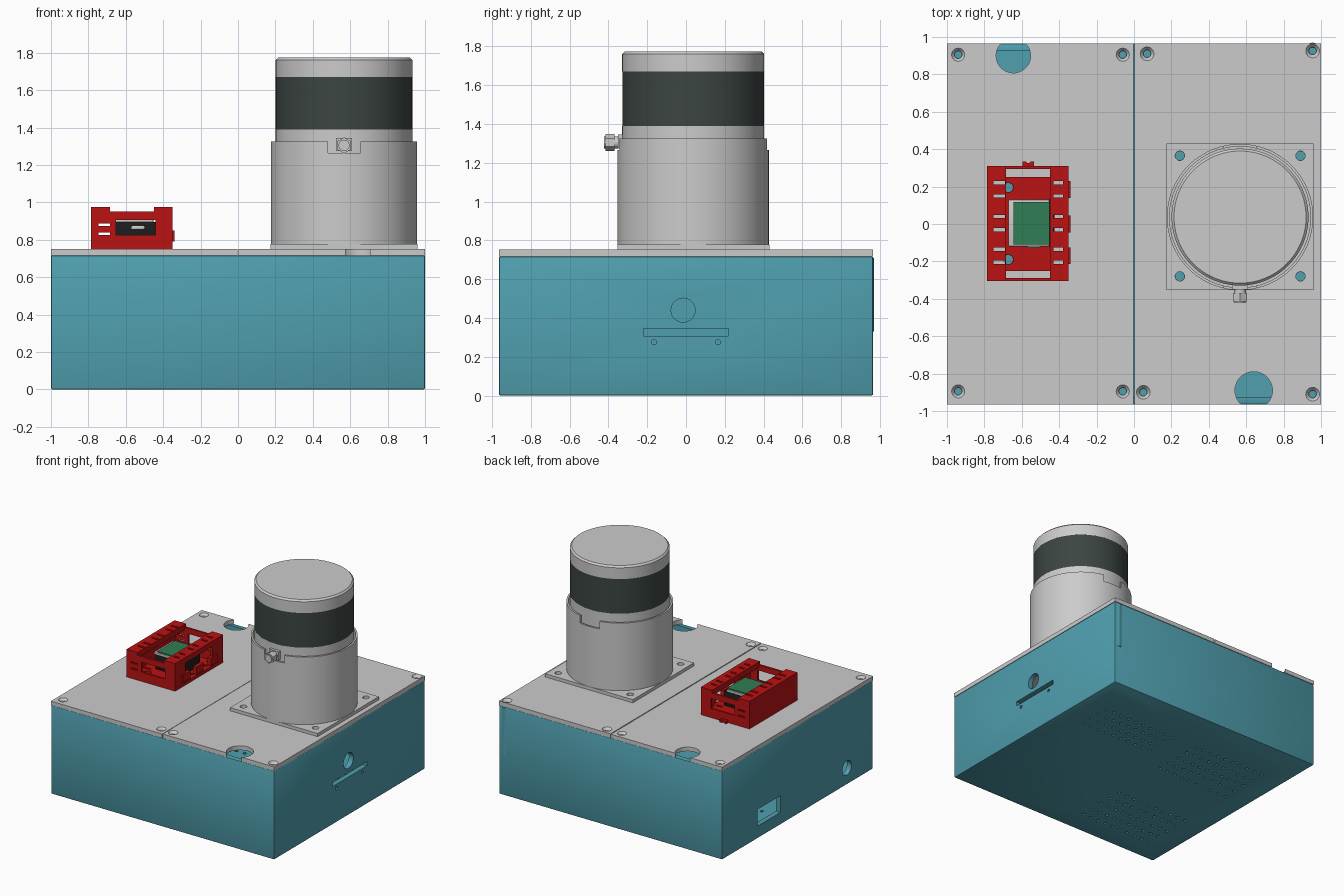
import bpy, bmesh, math
from mathutils import Matrix, Vector

if "Cube" in bpy.data.objects:
    bpy.data.objects.remove(bpy.data.objects["Cube"])


def material(name, rgb):
    m = bpy.data.materials.new(name)
    m.diffuse_color = (*rgb, 1)
    m.use_nodes = True
    m.node_tree.nodes["Principled BSDF"].inputs["Base Color"].default_value = m.diffuse_color
    return m


TEAL = material("teal", (0.08, 0.35, 0.43))
RED = material("red", (0.5, 0.006, 0.006))
DARK = material("dark_glass", (0.045, 0.06, 0.055))
BLACK = material("black", (0.012, 0.012, 0.012))
GREEN = material("green", (0.03, 0.21, 0.09))


# bmesh helpers: boxes by min/max corners, cylinders by centre and axis
def box(bm, x0, x1, y0, y1, z0, z1):
    m = Matrix.Translation(((x0 + x1) / 2, (y0 + y1) / 2, (z0 + z1) / 2))
    bmesh.ops.create_cube(bm, size=1, matrix=m @ Matrix.Diagonal((x1 - x0, y1 - y0, z1 - z0, 1)))


def cyl(bm, c, r, h, n=32, axis="Z", r2=None):
    rot = Vector({"X": (1, 0, 0), "Y": (0, 1, 0), "Z": (0, 0, 1)}[axis]).to_track_quat("Z", "Y")
    bmesh.ops.create_cone(bm, cap_ends=True, segments=n, radius1=r, radius2=r if r2 is None else r2,
                          depth=h, matrix=Matrix.Translation(c) @ rot.to_matrix().to_4x4())


def make(name, build, mat=None, cut=None, bevel=0, smooth=True):
    bm = bmesh.new()
    build(bm)
    me = bpy.data.meshes.new(name)
    bm.to_mesh(me)
    bm.free()
    ob = bpy.data.objects.new(name, me)
    bpy.context.collection.objects.link(ob)
    bpy.ops.object.select_all(action="DESELECT")
    bpy.context.view_layer.objects.active = ob
    ob.select_set(True)
    if bevel:
        b = ob.modifiers.new("bevel", "BEVEL")
        b.width, b.segments = bevel, 2
        bpy.ops.object.modifier_apply(modifier=b.name)
    for fn in cut or []:
        cutter = make(name + "_cutter", fn, smooth=False)
        cutter.hide_render = True
        bpy.ops.object.select_all(action="DESELECT")
        bpy.context.view_layer.objects.active = ob
        ob.select_set(True)
        mod = ob.modifiers.new("cut", "BOOLEAN")
        mod.operation, mod.solver, mod.object = "DIFFERENCE", "EXACT", cutter
        bpy.ops.object.modifier_apply(modifier=mod.name)
        bpy.data.objects.remove(cutter)
    if mat:
        ob.data.materials.clear()
        ob.data.materials.append(mat)
    if smooth:
        bpy.ops.object.shade_smooth_by_angle(angle=math.radians(30))
    return ob


L_HOLES = [(-.94, .905), (-.06, .905), (-.94, -.895), (-.06, -.895)]
R_HOLES = [(.07, .91), (.955, .925), (.05, -.9), (.955, -.91)]
BRACKET_HOLES = [(-.672, .195), (-.672, -.19)]
MOUNT_HOLES = [(x, y) for x in (.245, .89) for y in (-.28, .365)]


# enclosure: hollow box with ports in both sides and vent holes in the floor
def cavity(bm):
    box(bm, -.96, .96, -.925, .925, .03, .8)


def ports(bm):
    cyl(bm, (1, -.015, .44), .062, .2, axis="X")
    box(bm, .9, 1.1, -.22, .22, .308, .345)
    for y in (-.165, .165):
        cyl(bm, (1, y, .275), .013, .2, 12, "X")
    box(bm, -1.1, -.9, .22, .515, .10, .235)
    cyl(bm, (-1, -.63, .135), .058, .2, axis="X")


def vents(bm):
    for x0, y0, rows, step in ((.11, .59, 4, .09), (-.79, .59, 5, .108), (-.79, -.33, 5, .108)):
        for r in range(rows):
            for i in range(10):
                cyl(bm, (x0 + i * .0735, y0 - r * step, .01), .013, .1, 10)


make("enclosure", lambda bm: box(bm, -1, 1, -.965, .965, 0, .717), TEAL,
     [cavity, ports, vents], bevel=.008)


# screw posts inside the enclosure corners
def posts(bm):
    for x, y in L_HOLES + R_HOLES:
        cyl(bm, (x, y, .52), .045, .38, 20)


make("screw_posts", posts, TEAL)


# two lid plates with countersunk screw holes and a round cable notch each
def lid_cuts(holes, notch, r, extra):
    def fn(bm):
        cyl(bm, (*notch, .73), r, .2, 48)
        for x, y in extra:
            cyl(bm, (x, y, .73), .024, .2, 20)
        for x, y in holes:
            cyl(bm, (x, y, .73), .02, .2, 20)

    def sink(bm):
        for x, y in holes:
            cyl(bm, (x, y, .746), .02, .03, 24, r2=.044)
    return [fn, sink]


make("left_lid", lambda bm: box(bm, -1, -.004, -.965, .965, .717, .75), None,
     lid_cuts(L_HOLES, (-.645, .9), .092, BRACKET_HOLES))
make("right_lid", lambda bm: box(bm, .002, 1, -.965, .965, .717, .752), None,
     lid_cuts(R_HOLES, (.64, -.89), .1, MOUNT_HOLES))

# sensor mount: square flange and a notched sleeve
CX, CY = .567, .037


def mount_bore(bm):
    cyl(bm, (CX, CY, 1.2), .377, .8, 96)


def mount_notches(bm):
    box(bm, .48, .655, -.5, .6, 1.265, 1.4)


def flange_holes(bm):
    for x, y in MOUNT_HOLES:
        cyl(bm, (x, y, .76), .025, .2, 24)


make("mount_flange", lambda bm: box(bm, .175, .96, -.352, .43, .751, .778), None, [flange_holes])
make("mount_sleeve", lambda bm: cyl(bm, (CX, CY, 1.05), .391, .55, 96), None,
     [mount_bore, mount_notches])

# cylindrical sensor in three stacked bands
make("sensor_base", lambda bm: cyl(bm, (CX, CY, 1.095), .366, .59, 96))
make("sensor_window", lambda bm: cyl(bm, (CX, CY, 1.53), .3655, .28, 96), DARK)


def cap(bm):
    cyl(bm, (CX, CY, 1.7155), .366, .091, 96)
    cyl(bm, (CX, CY, 1.7675), .366, .013, 96, r2=.353)


make("sensor_cap", cap)


# cable connector on the front of the sensor
def connector(bm):
    box(bm, .525, .61, -.35, -.3, 1.275, 1.345)
    cyl(bm, (CX, -.36, 1.305), .032, .04, 24, "Y")
    cyl(bm, (CX, -.392, 1.305), .043, .045, 6, "Y")
    cyl(bm, (CX, -.415, 1.305), .03, .016, 24, "Y")


make("cable_connector", connector)

# red bracket: floor, end walls, closed left wall, open right side, top rails
SLOTS = [.22, .15, .04, -.03, -.135, -.205]


def slot_cut(x0, x1):
    def fn(bm):
        for y in SLOTS:
            box(bm, x0, x1, y - .009, y + .009, .7, 1.1)
    return fn


def floor_cut(bm):
    for y0, y1 in ((.252, .294), (-.288, -.25)):
        box(bm, -.685, -.45, y0, y1, .7, .9)
    for x, y in BRACKET_HOLES:
        cyl(bm, (x, y, .76), .026, .2, 20)


def wall_cut(bm):
    box(bm, -.652, -.44, -.4, .4, .825, .907)
    for z in (.833, .88):
        box(bm, -.745, -.685, -.4, .4, z - .006, z + .006)


make("bracket_floor", lambda bm: box(bm, -.785, -.35, -.304, .309, .751, .775), RED,
     [floor_cut, slot_cut(-.75, -.69), slot_cut(-.43, -.38)])
for name, y0, y1 in (("front", -.305, -.288), ("back", .294, .31)):
    make("bracket_%s_wall" % name, lambda bm: box(bm, -.785, -.35, y0, y1, .752, .952), RED, [wall_cut])
make("bracket_left_wall", lambda bm: box(bm, -.785, -.76, -.305, .31, .752, .975), RED)
make("bracket_left_rail", lambda bm: box(bm, -.784, -.685, -.305, .31, .93, .975), RED,
     [slot_cut(-.75, -.69)])
make("bracket_right_rail", lambda bm: box(bm, -.45, -.35, -.305, .31, .93, .975), RED,
     [slot_cut(-.43, -.38)])


def right_posts(bm):
    for y0, y1 in ((-.304, -.17), (.175, .309)):
        box(bm, -.375, -.351, y0, y1, .76, .95)
    for y in (.185, 0, -.17):
        box(bm, -.37, -.34, y - .045, y + .045, .79, .85)


make("bracket_right_posts", right_posts, RED)


# screw ears at both ends of the bracket
def ears(bm):
    for s in (-1, 1):
        cyl(bm, (-.565, s * .335, .761), .03, .02, 24)
        box(bm, -.595, -.535, min(s * .3, s * .335), max(s * .3, s * .335), .751, .771)


def ear_holes(bm):
    for s in (-1, 1):
        cyl(bm, (-.565, s * .338, .76), .013, .2, 16)


make("bracket_ears", lambda bm: ears(bm), RED, [ear_holes])

# camera module held in the bracket
make("module_body", lambda bm: box(bm, -.662, -.425, -.12, .13, .776, .895), BLACK, bevel=.01)
make("module_frame", lambda bm: box(bm, -.672, -.452, -.12, .13, .893, .912), None, bevel=.006)
make("module_board", lambda bm: box(bm, -.645, -.452, -.11, .117, .905, .922), GREEN)
make("module_port", lambda bm: box(bm, -.57, -.5, -.128, -.118, .857, .874), None, bevel=.004)
